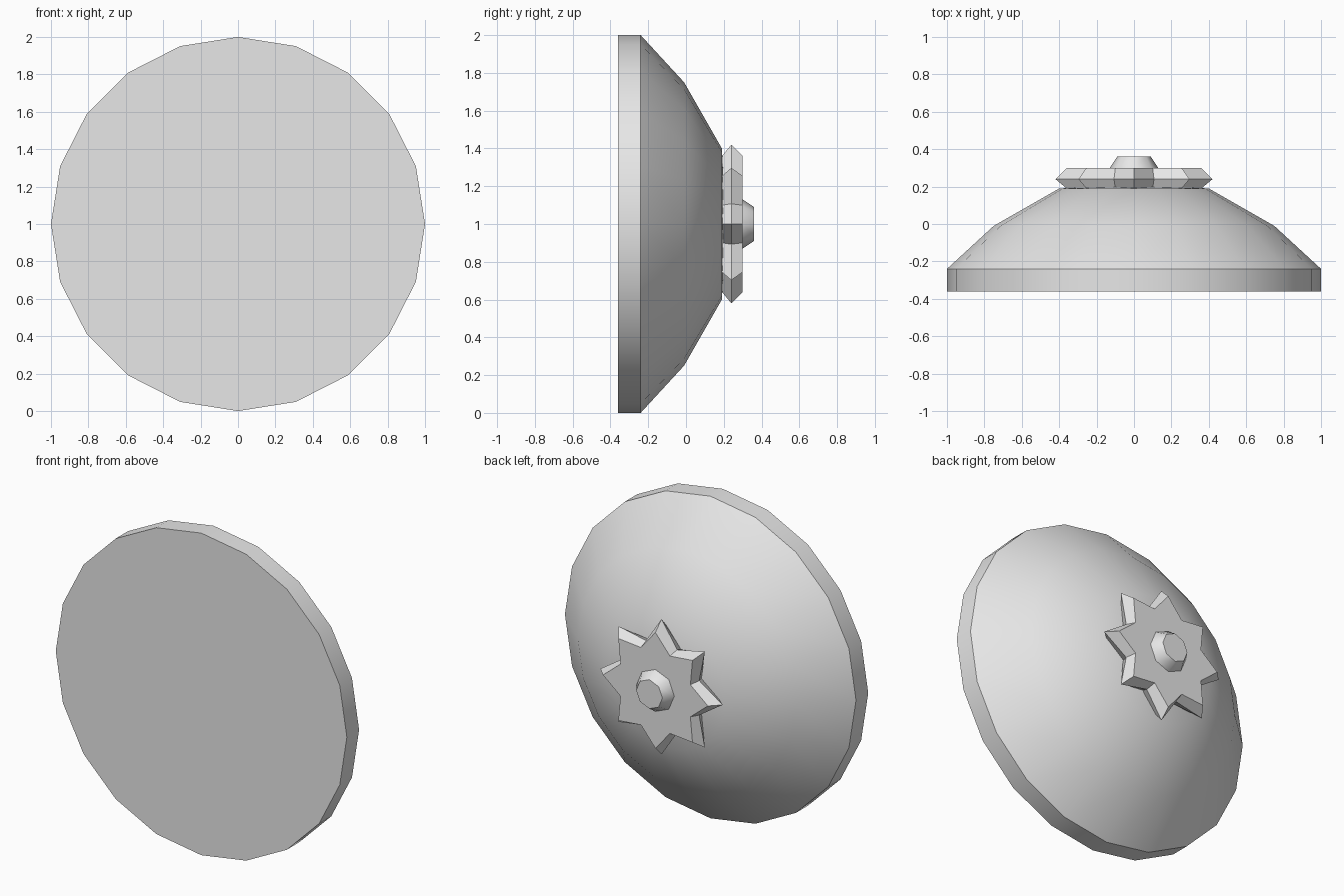
import bpy, bmesh, math

if "Cube" in bpy.data.objects:
    bpy.data.objects.remove(bpy.data.objects["Cube"])

grey = bpy.data.materials.new("plain grey")
grey.diffuse_color = (0.8, 0.8, 0.8, 1)
grey.use_nodes = True
grey.node_tree.nodes["Principled BSDF"].inputs["Base Color"].default_value = grey.diffuse_color


def stack(name, rings, angle, apex=None):
    """Loft rings of (y, [radii cycled round the axis], sides) along y."""
    bm = bmesh.new()
    loops = []
    for y, radii, n in rings:
        loops.append([bm.verts.new((radii[i % len(radii)] * math.sin(2 * math.pi * i / n), y,
                                    1 + radii[i % len(radii)] * math.cos(2 * math.pi * i / n)))
                      for i in range(n)])
    for a, b in zip(loops, loops[1:]):
        n = len(a)
        for i in range(n):
            bm.faces.new((a[i], a[(i + 1) % n], b[(i + 1) % n], b[i]))
    bm.faces.new(loops[0])
    top = loops[-1]
    if apex is None:
        bm.faces.new(top)
    else:
        tip = bm.verts.new((0, apex, 1))
        for i in range(len(top)):
            bm.faces.new((top[i], top[(i + 1) % len(top)], tip))
    bmesh.ops.recalc_face_normals(bm, faces=bm.faces)
    mesh = bpy.data.meshes.new(name)
    bm.to_mesh(mesh)
    bm.free()
    mesh.materials.append(grey)
    ob = bpy.data.objects.new(name, mesh)
    bpy.context.collection.objects.link(ob)
    bpy.ops.object.select_all(action='DESELECT')
    ob.select_set(True)
    bpy.context.view_layer.objects.active = ob
    bpy.ops.object.shade_smooth_by_angle(angle=math.radians(angle))
    return ob


# Flat-fronted disc with a straight rim and a domed back
stack("domed_disc", [(-0.36, [1], 20), (-0.24, [1], 20), (-0.01, [0.75], 20),
                     (0.19, [0.4], 20)], 35, apex=0.21)

# Eight-pointed star plate with bevelled points
stack("star_plate", [(0.19, [0.36, 0.26], 16), (0.24, [0.42, 0.28], 16),
                     (0.30, [0.36, 0.26], 16)], 25)

# Tapered octagonal hub
stack("hub", [(0.29, [0.133], 8), (0.30, [0.13], 8), (0.36, [0.09], 8)], 42)
